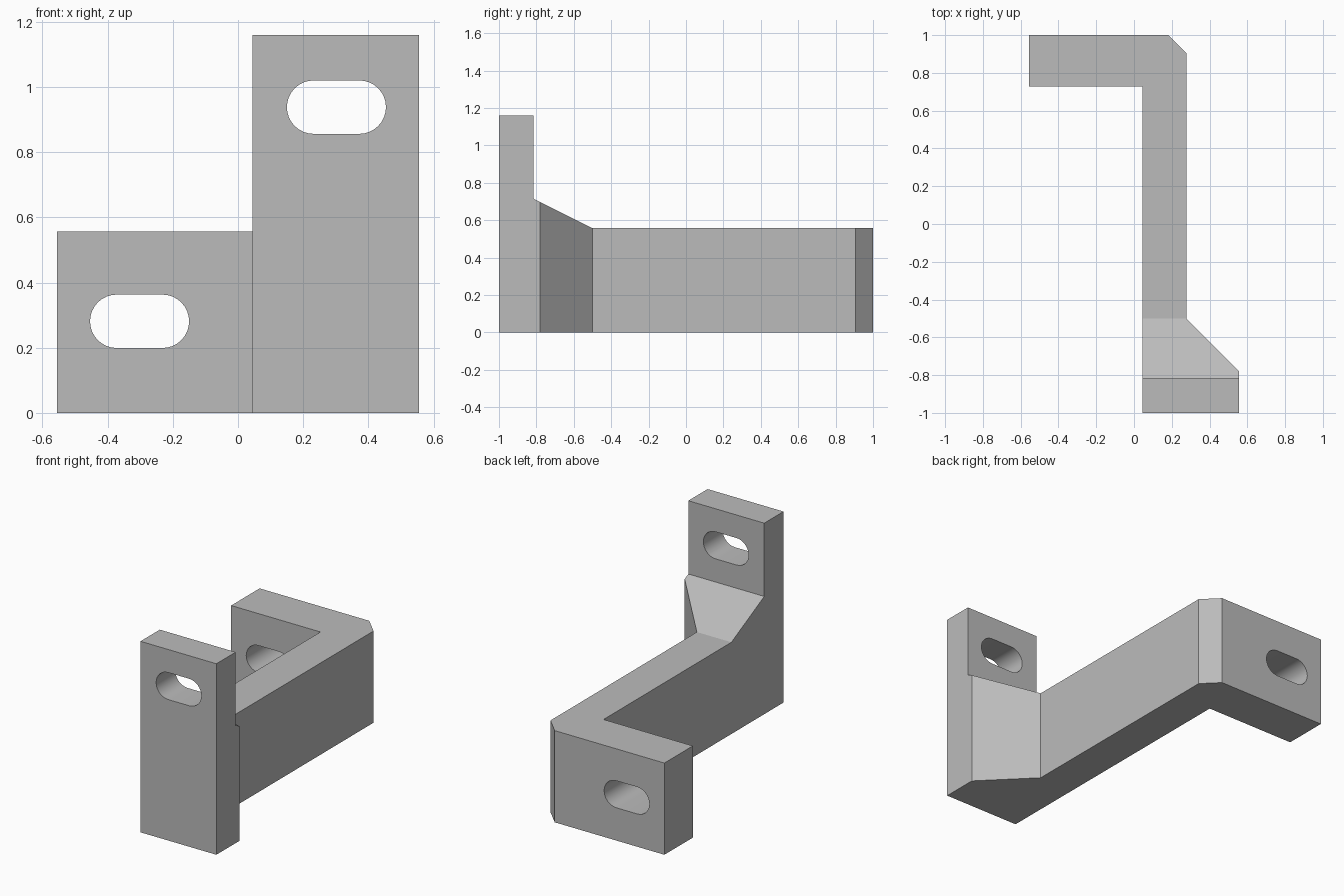
import bpy
import bmesh
import math
from mathutils import Vector

cube = bpy.data.objects.get("Cube")
if cube:
    bpy.data.objects.remove(cube, do_unlink=True)

GREY = (0.5, 0.5, 0.5, 1.0)
mat = bpy.data.materials.new("plain grey")
mat.use_nodes = True
mat.diffuse_color = GREY
mat.node_tree.nodes["Principled BSDF"].inputs["Base Color"].default_value = GREY


def prism(name, points, sweep):
    """Extrude a closed polygon along the sweep vector."""
    bm = bmesh.new()
    face = bm.faces.new([bm.verts.new(p) for p in points])
    ext = bmesh.ops.extrude_face_region(bm, geom=[face])
    moved = [g for g in ext["geom"] if isinstance(g, bmesh.types.BMVert)]
    bmesh.ops.translate(bm, verts=moved, vec=Vector(sweep))
    bmesh.ops.recalc_face_normals(bm, faces=bm.faces)
    mesh = bpy.data.meshes.new(name)
    bm.to_mesh(mesh)
    bm.free()
    mesh.materials.append(mat)
    obj = bpy.data.objects.new(name, mesh)
    bpy.context.collection.objects.link(obj)
    return obj


def apply_boolean(obj, cutter, operation):
    mod = obj.modifiers.new(operation.lower(), "BOOLEAN")
    mod.object, mod.operation, mod.solver = cutter, operation, "EXACT"
    bpy.context.view_layer.objects.active = obj
    bpy.ops.object.modifier_apply(modifier=mod.name)
    bpy.data.objects.remove(cutter, do_unlink=True)


def slot_cutter(name, x, z, half_straight=0.07, radius=0.082, steps=16):
    """Rounded slot running front to back."""
    points = []
    for side in (0, 1):
        for i in range(steps + 1):
            a = -math.pi / 2 + math.pi * (side + i / steps)
            cx = x + (half_straight if side == 0 else -half_straight)
            points.append((cx + radius * math.cos(a), -1.1, z + radius * math.sin(a)))
    return prism(name, points, (0, 2.2, 0))


# Bracket plan: front plate, long web, rear flange
plan = [(0.045, -1), (0.555, -1), (0.555, -0.78), (0.277, -0.5), (0.277, 0.905),
        (0.182, 1), (-0.555, 1), (-0.555, 0.727), (0.045, 0.727)]
bracket = prism("offset_bracket", [(x, y, 0) for x, y in plan], (0, 0, 1.16))

# Remove everything above the stepped, sloping side outline
above = [(-0.815, 1.3), (-0.815, 0.715), (-0.5, 0.557), (1.1, 0.557), (1.1, 1.3)]
apply_boolean(bracket, prism("upper_cutter", [(-0.7, y, z) for y, z in above], (1.4, 0, 0)),
              "DIFFERENCE")

# Mounting slots in the front plate and the rear flange
for name, x, z in (("front_slot", 0.302, 0.938), ("rear_slot", -0.302, 0.281)):
    apply_boolean(bracket, slot_cutter(name, x, z), "DIFFERENCE")

# Smooth slot walls, sharp edges elsewhere
bpy.ops.object.select_all(action="DESELECT")
bracket.select_set(True)
bpy.context.view_layer.objects.active = bracket
bpy.ops.object.shade_smooth_by_angle(angle=math.radians(25))
